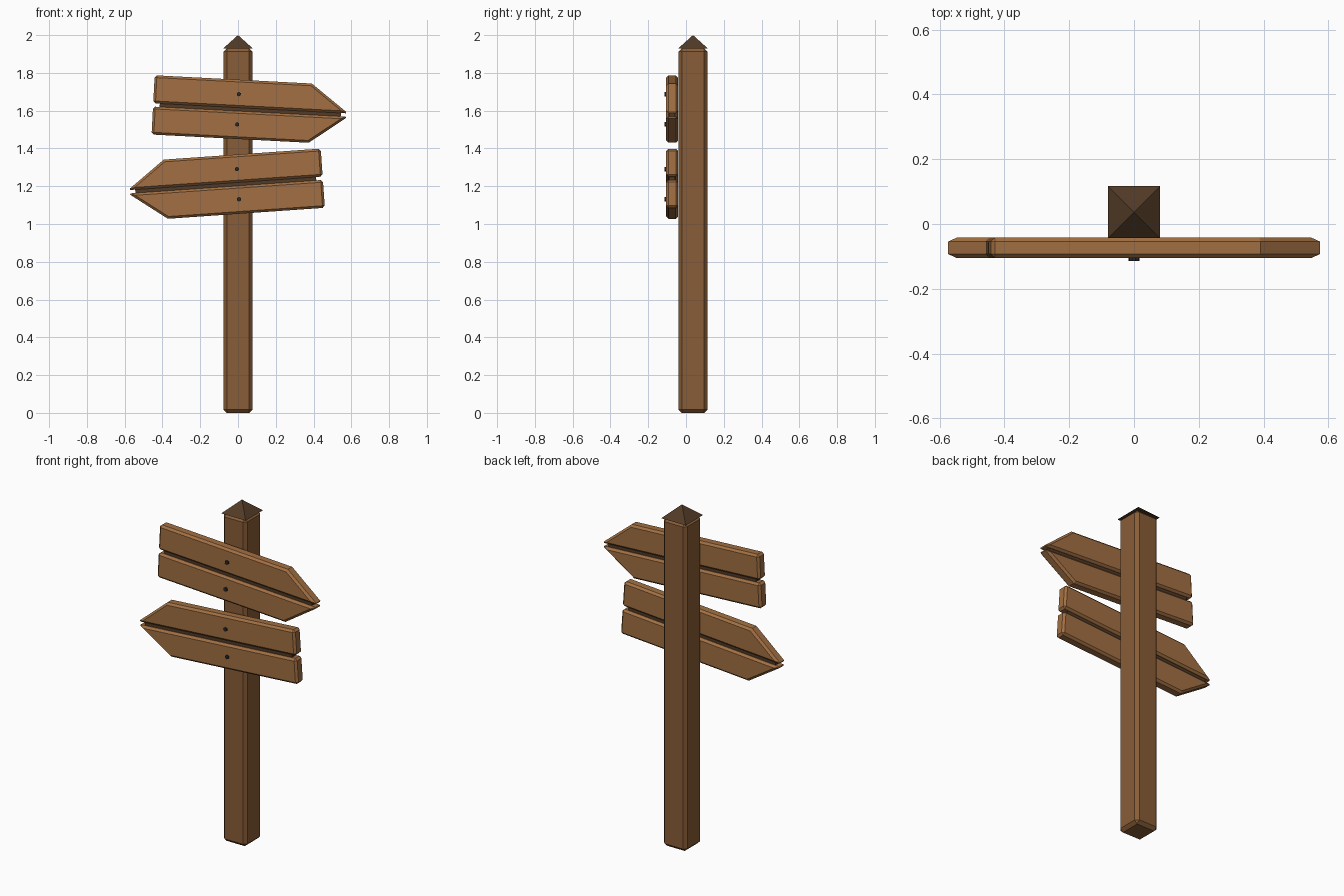
import bpy, bmesh, math
from mathutils import Matrix

if "Cube" in bpy.data.objects:
    bpy.data.objects.remove(bpy.data.objects["Cube"])


def material(name, rgb):
    m = bpy.data.materials.new(name)
    m.diffuse_color = (*rgb, 1)
    m.use_nodes = True
    m.node_tree.nodes["Principled BSDF"].inputs["Base Color"].default_value = m.diffuse_color
    return m


BOARD = material("board_wood", (0.36, 0.16, 0.055))
POST = material("post_wood", (0.25, 0.11, 0.038))
CAP = material("cap_wood", (0.085, 0.043, 0.02))
IRON = material("iron", (0.025, 0.022, 0.02))


def finish(name, bm, mat, matrix=Matrix(), bevel=0):
    bmesh.ops.recalc_face_normals(bm, faces=bm.faces)
    me = bpy.data.meshes.new(name)
    bm.to_mesh(me)
    bm.free()
    me.materials.append(mat)
    ob = bpy.data.objects.new(name, me)
    ob.matrix_world = matrix
    bpy.context.collection.objects.link(ob)
    if bevel:
        mod = ob.modifiers.new("Chamfer", 'BEVEL')
        mod.width, mod.segments = bevel, 1
        mod.limit_method, mod.angle_limit = 'ANGLE', math.radians(40)
    return ob


def prism(name, outline, y0, y1, mat, matrix=Matrix(), bevel=0):
    """Extrude an x-z outline along y."""
    bm = bmesh.new()
    face = bm.faces.new([bm.verts.new((x, y0, z)) for x, z in outline])
    ext = bmesh.ops.extrude_face_region(bm, geom=[face])
    verts = [v for v in ext["geom"] if isinstance(v, bmesh.types.BMVert)]
    bmesh.ops.translate(bm, verts=verts, vec=(0, y1 - y0, 0))
    return finish(name, bm, mat, matrix, bevel)


# Post with chamfered edges
CY = 0.037
prism("post", [(-.077, 0), (.077, 0), (.077, 1.93), (-.077, 1.93)],
      CY - .077, CY + .077, POST, bevel=.018)

# Pyramid cap
bm = bmesh.new()
bmesh.ops.create_cone(bm, cap_ends=True, segments=4, radius1=.08 * math.sqrt(2), radius2=0,
                      depth=.072, matrix=Matrix.Translation((0, CY, 1.964))
                      @ Matrix.Rotation(math.pi / 4, 4, 'Z'))
finish("post_cap", bm, CAP)


# Arrow sign: two mirrored planks, a recessed strip between them, and a nail in each plank
def sign(name, z, tilt, side):
    mat = Matrix.Translation((0, 0, z)) @ Matrix.Rotation(math.radians(tilt), 4, 'Y')
    for label, up in (("upper", 1), ("lower", -1)):
        outline = [(-.45, .009), (.583, .009), (.383, .157), (-.45, .157)]
        prism(f"{name}_{label}_plank", [(u * side, v * up) for u, v in outline],
              -.105, -.042, BOARD, mat, .012)
        bm = bmesh.new()
        bmesh.ops.create_cone(bm, cap_ends=True, segments=6, radius1=.012, radius2=.012, depth=.03,
                              matrix=Matrix.Translation((0, -.099, .08 * up))
                              @ Matrix.Rotation(math.pi / 2, 4, 'X'))
        finish(f"{name}_{label}_nail", bm, IRON, mat)
    strip = [(-.415, -.01), (.545, -.01), (.545, .01), (-.415, .01)]
    prism(f"{name}_gap_strip", [(u * side, v) for u, v in strip], -.09, -.057, CAP, mat)


sign("top_sign", 1.607, 3, 1)
sign("bottom_sign", 1.211, -4, -1)
